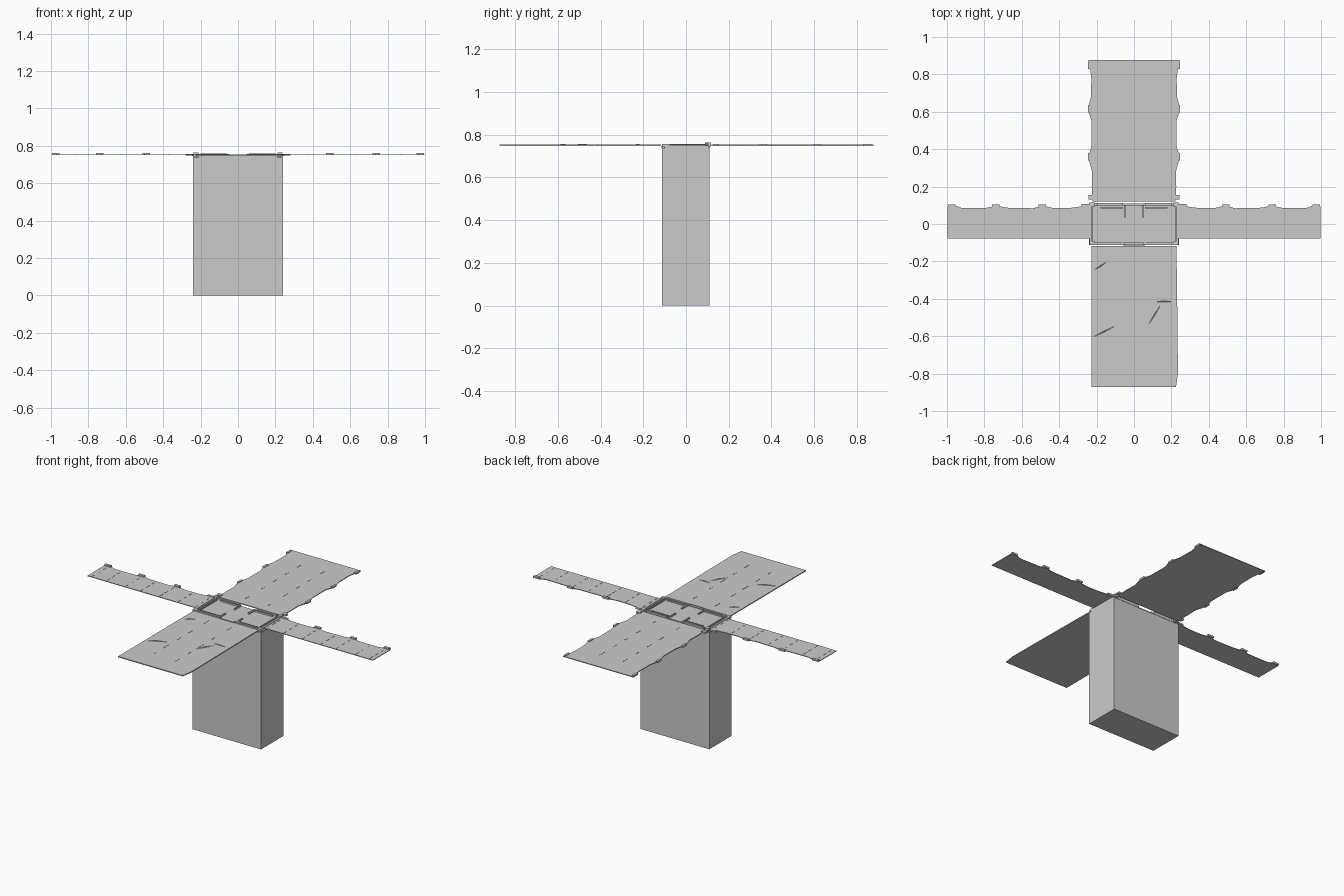
import bpy, bmesh, random
random.seed(4)


def finish(name, bm):
    bmesh.ops.recalc_face_normals(bm, faces=bm.faces)
    me = bpy.data.meshes.new(name)
    bm.to_mesh(me)
    bm.free()
    ob = bpy.data.objects.new(name, me)
    bpy.context.collection.objects.link(ob)
    return ob


def add_box(bm, x0, x1, y0, y1, z0, z1):
    vs = bmesh.ops.create_cube(bm, size=1)["verts"]
    for v in vs:
        v.co = ((x0 + x1) / 2 + v.co.x * (x1 - x0),
                (y0 + y1) / 2 + v.co.y * (y1 - y0),
                (z0 + z1) / 2 + v.co.z * (z1 - z0))


def boxes(name, items):
    bm = bmesh.new()
    for b in items:
        add_box(bm, *b)
    return finish(name, bm)


def sheet(name, outline, z0, z1):
    bm = bmesh.new()
    f = bm.faces.new([bm.verts.new((x, y, z0)) for x, y in outline])
    r = bmesh.ops.extrude_face_region(bm, geom=[f])
    for v in r["geom"]:
        if isinstance(v, bmesh.types.BMVert):
            v.co.z = z1
    return finish(name, bm)


# Upright body and its lid
boxes("body", [(-.24, .24, -.113, .11, 0, .737)])
boxes("lid", [(-.222, .222, -.102, .102, .737, .747)])

# Broken raised frame around the lid, with hinge knuckles
frame = []
for s in (-1, 1):
    frame += [(s * .232 - .006, s * .232 + .006, -.1, .105, .737, .757),
              (s * .208 - .003, s * .208 + .003, -.085, .09, .745, .754),
              (s * .13 - .07, s * .13 + .07, .1, .112, .737, .759),
              (s * .13 - .08, s * .13 + .08, -.112, -.1, .737, .757),
              (s * .13 - .065, s * .13 + .065, -.092, -.086, .745, .755),
              (s * .12 - .06, s * .12 + .06, .084, .09, .745, .757),
              (s * .05 - .004, s * .05 + .004, .035, .1, .745, .756),
              (s * .06 - .004, s * .06 + .004, -.1, -.04, .745, .755),
              (s * .225 - .013, s * .225 + .013, .09, .116, .745, .763),
              (s * .225 - .013, s * .225 + .013, -.112, -.09, .743, .757),
              (s * .255 - .025, s * .255 + .025, .09, .106, .747, .757),
              (s * .228 - .014, s * .228 + .014, .13, .155, .747, .757)]
frame.append((-.06, .06, -.115, -.107, .737, .747))
boxes("lid_frame", frame)

# Front and back wide panels, with lightly scalloped edges
edge = [(.222, .12), (.226, .2), (.224, .28), (.238, .33), (.238, .38),
        (.227, .42), (.226, .55), (.24, .59), (.24, .64), (.23, .68),
        (.228, .78), (.236, .84), (.245, .878)]
sheet("back_panel", edge + [(-x, y) for x, y in reversed(edge)], .748, .753)
sheet("front_panel", [(-.228, -.118), (-.228, -.872), (.224, -.872),
                      (.235, -.8), (.232, -.5), (.227, -.118)], .747, .753)

# Edge clips on the back panel
boxes("back_clips", [(s * .238 - .007, s * .238 + .007, y - .02, y + .02, .746, .757)
                     for s in (-1, 1) for y in (.36, .615, .85)])

# Narrow side panels and their edge clips
side = [(.238, -.078), (.998, -.078), (.998, .092), (.96, .1), (.92, .085),
        (.78, .087), (.74, .099), (.68, .087), (.54, .084), (.49, .098),
        (.43, .085), (.34, .086), (.238, .1)]
clips = []
for s, label in ((-1, "left"), (1, "right")):
    sheet(label + "_panel", [(s * x, y) for x, y in side], .75, .754)
    clips += [(s * x - .02, s * x + .02, .088, .104, .751, .762)
              for x in (.49, .74, .975)]
boxes("side_clips", clips)

# Short broken seams across the panels
seams = []
for s in (-1, 1):
    for x in (.25, .37, .5, .63, .735, .87, .97):
        for y in (-.055, 0, .055):
            d = random.uniform(.008, .018)
            seams.append((s * x - .002, s * x + .002, y - d, y + d, .752, .7555))
    for k in (-1, 1):
        for y in (.2, .36, .48, .6, .72):
            d = random.uniform(.01, .03)
            seams.append((s * .08 - .002, s * .08 + .002, k * y - d, k * y + d,
                          .751, .7545))
boxes("panel_seams", seams)

# Shallow creases on the front panel
bm = bmesh.new()
for x0, y0, x1, y1 in ((-.23, -.61, -.09, -.54), (.07, -.55, .15, -.42),
                       (-.22, -.25, -.14, -.2), (.1, -.415, .22, -.415)):
    dx, dy = x1 - x0, y1 - y0
    n = .004 / (dx * dx + dy * dy) ** .5
    a, b = bm.verts.new((x0, y0, .752)), bm.verts.new((x1, y1, .752))
    c = bm.verts.new(((x0 + x1) / 2 - dy * n, (y0 + y1) / 2 + dx * n, .752))
    d = bm.verts.new(((x0 + x1) / 2 + dy * n, (y0 + y1) / 2 - dx * n, .752))
    t = bm.verts.new(((x0 + x1) / 2, (y0 + y1) / 2, .757))
    for p, q in ((a, d), (d, b), (b, c), (c, a)):
        bm.faces.new((p, q, t))
finish("front_creases", bm)
